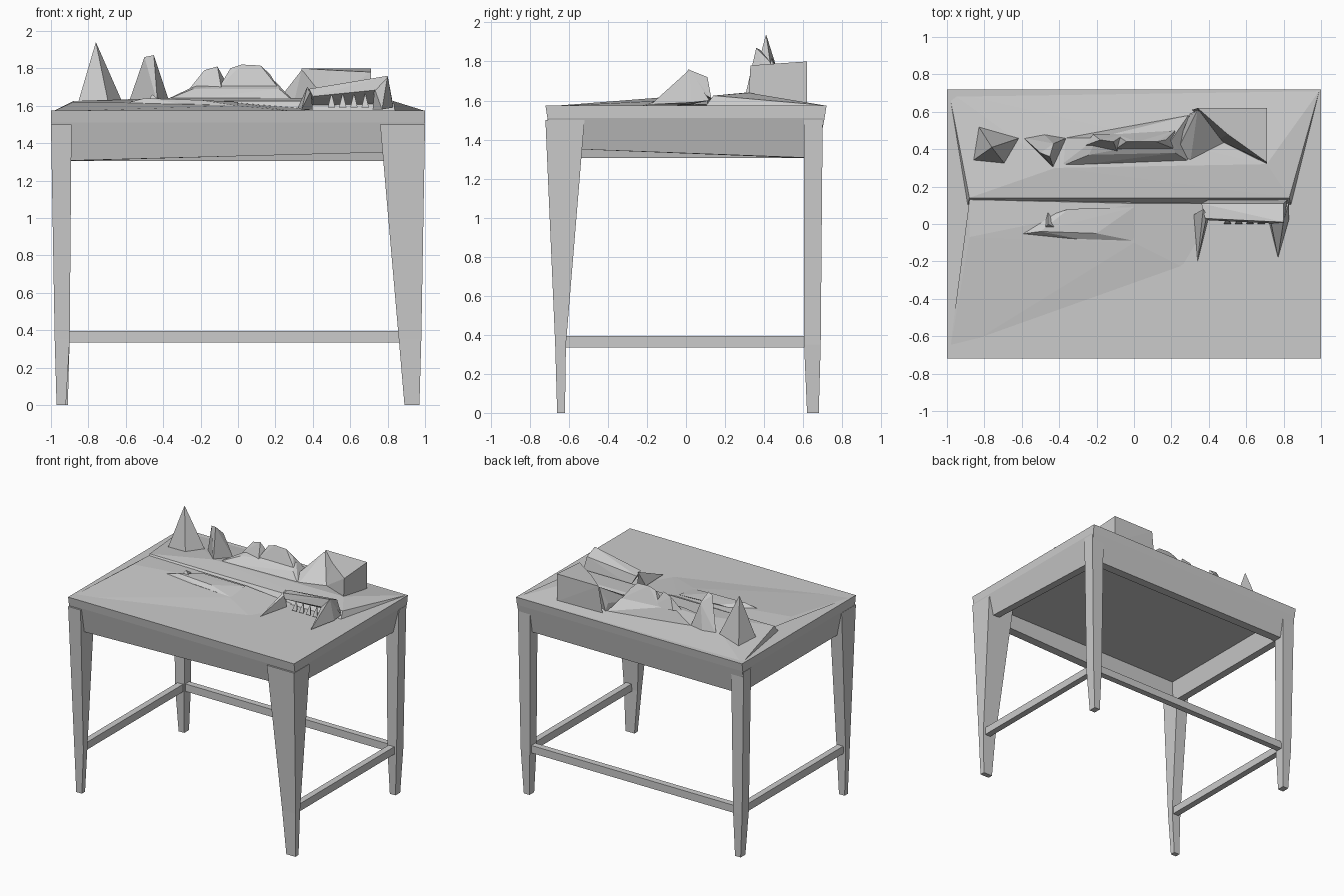
import bpy, bmesh


def finish(name, bm):
    bmesh.ops.recalc_face_normals(bm, faces=bm.faces)
    me = bpy.data.meshes.new(name)
    bm.to_mesh(me)
    bm.free()
    ob = bpy.data.objects.new(name, me)
    bpy.context.collection.objects.link(ob)
    return ob


def hull(name, pts):
    """Faceted solid wrapped round a few points."""
    bm = bmesh.new()
    vs = [bm.verts.new(p) for p in pts]
    res = bmesh.ops.convex_hull(bm, input=vs)
    junk = {g for g in res["geom_interior"] + res["geom_unused"] if isinstance(g, bmesh.types.BMVert)}
    bmesh.ops.delete(bm, geom=list(junk), context='VERTS')
    return finish(name, bm)


def rect(x0, x1, y0, y1, z):
    return [(x0, y0, z), (x1, y0, z), (x1, y1, z), (x0, y1, z)]


def lofted(name, rings):
    """Solid skinned through a stack of four-sided rings."""
    bm = bmesh.new()
    loops = [[bm.verts.new(p) for p in r] for r in rings]
    for a, b in zip(loops, loops[1:]):
        for i in range(4):
            j = (i + 1) % 4
            bm.faces.new((a[i], a[j], b[j], b[i]))
    bm.faces.new(loops[0])
    bm.faces.new(loops[-1])
    return finish(name, bm)


def frame_ring(x, y, z, front_right):
    r = rect(-x, x, -y, y, z)
    r[1] = (x, -y, z + front_right)
    return r


# Table top with apron, hollow underneath
lofted("table_top", [
    frame_ring(1.0, 0.72, 1.575, 0),
    frame_ring(1.0, 0.71, 1.51, 0),
    frame_ring(0.95, 0.67, 1.305, 0.05),
    frame_ring(0.89, 0.60, 1.305, 0.05),
    frame_ring(0.86, 0.57, 1.45, 0),
])

# Tapered legs: top, stretcher height, foot
lofted("front_left_leg", [rect(-1.0, -0.89, -0.72, -0.54, 1.50),
                          rect(-0.98, -0.90, -0.67, -0.62, 0.35),
                          rect(-0.97, -0.92, -0.66, -0.62, 0.0)])
lofted("front_right_leg", [rect(0.76, 1.0, -0.72, -0.52, 1.50),
                           rect(0.86, 0.98, -0.67, -0.615, 0.35),
                           rect(0.89, 0.97, -0.66, -0.62, 0.0)])
for side, s in (("left", -1), ("right", 1)):
    lofted(f"back_{side}_leg", [rect(s * 0.89, s * 1.0, 0.605, 0.70, 1.50),
                                rect(s * 0.90, s * 0.98, 0.605, 0.69, 0.35),
                                rect(s * 0.91, s * 0.96, 0.62, 0.68, 0.0)])
    # Side stretchers
    lofted(f"{side}_stretcher", [rect(s * 0.91, s * 0.96, -0.63, 0.64, 0.335),
                                 rect(s * 0.91, s * 0.96, -0.63, 0.64, 0.395)])
lofted("back_stretcher", [rect(-0.92, 0.92, 0.62, 0.67, 0.335),
                          rect(-0.92, 0.92, 0.62, 0.67, 0.395)])

# Raised rear surface and gentle swelling in front of it
hull("rear_surface", [(-0.99, 0.71, 1.57), (0.99, 0.71, 1.575), (-0.89, 0.10, 1.57), (0.84, 0.10, 1.57),
                      (-0.88, 0.14, 1.625), (0.83, 0.14, 1.625), (-0.42, 0.30, 1.64), (0.71, 0.32, 1.64)])
hull("front_swelling", [(-0.99, -0.71, 1.57), (-0.84, -0.24, 1.59), (-0.60, -0.25, 1.59), (0.0, -0.10, 1.60),
                        (-0.88, -0.07, 1.62), (-0.88, 0.13, 1.615), (0.0, 0.11, 1.615), (0.30, -0.25, 1.57),
                        (0.40, 0.11, 1.58), (-0.60, 0.1, 1.57)])
hull("left_clutter_strip", [(-0.65, -0.06, 1.60), (-0.30, -0.08, 1.61), (0.0, -0.09, 1.60), (-0.5, -0.04, 1.64),
                            (-0.20, -0.05, 1.63), (0.0, 0.09, 1.62), (-0.5, 0.03, 1.60), (-0.35, 0.08, 1.63)])
hull("small_spike", [(-0.50, -0.05, 1.59), (-0.36, -0.05, 1.59), (-0.46, 0.10, 1.59), (-0.46, 0.0, 1.66)])

# Two bottles at the rear left
hull("tall_bottle", [(-0.86, 0.34, 1.60), (-0.83, 0.52, 1.59), (-0.61, 0.46, 1.60),
                     (-0.69, 0.32, 1.60), (-0.76, 0.41, 1.94)])
hull("short_bottle", [(-0.59, 0.46, 1.60), (-0.43, 0.30, 1.61), (-0.36, 0.46, 1.60), (-0.48, 0.48, 1.60),
                      (-0.50, 0.38, 1.86), (-0.45, 0.36, 1.87), (-0.43, 0.43, 1.80)])

# Central mound: low body, arched crown and side peak
hull("mound_body", [(-0.37, 0.46, 1.61), (-0.41, 0.30, 1.62), (0.30, 0.33, 1.62), (0.29, 0.58, 1.60),
                    (-0.24, 0.37, 1.69), (0.22, 0.38, 1.69), (-0.20, 0.46, 1.72), (0.20, 0.45, 1.73)])
hull("mound_crown", [(-0.10, 0.40, 1.70), (0.22, 0.40, 1.69), (0.22, 0.50, 1.69), (-0.10, 0.48, 1.70),
                     (-0.04, 0.44, 1.80), (0.02, 0.44, 1.82), (0.12, 0.44, 1.815), (0.17, 0.45, 1.77)])
hull("mound_peak", [(-0.26, 0.42, 1.69), (-0.09, 0.39, 1.70), (-0.05, 0.48, 1.70), (-0.22, 0.48, 1.70),
                    (-0.18, 0.45, 1.79), (-0.11, 0.44, 1.81)])

# Wedge box at the rear right with its sloping flank
hull("corner_box", [(0.31, 0.61, 1.58), (0.71, 0.62, 1.58), (0.71, 0.32, 1.60), (0.45, 0.45, 1.60),
                    (0.34, 0.62, 1.80), (0.71, 0.62, 1.80), (0.71, 0.33, 1.78), (0.50, 0.48, 1.79)])
hull("box_flank", [(0.20, 0.33, 1.61), (0.30, 0.32, 1.62), (0.30, 0.59, 1.60), (0.34, 0.61, 1.79),
                   (0.55, 0.45, 1.60), (0.29, 0.57, 1.66)])

# Front right device: slanted panel on two splayed supports
hull("device_panel", [(0.36, 0.11, 1.68), (0.80, 0.11, 1.72), (0.38, 0.03, 1.69), (0.80, 0.01, 1.76),
                      (0.40, 0.02, 1.65), (0.80, 0.0, 1.69), (0.40, 0.13, 1.60), (0.82, 0.13, 1.61)])
hull("device_right_support", [(0.77, -0.18, 1.58), (0.72, 0.02, 1.58), (0.83, 0.03, 1.59),
                              (0.73, 0.02, 1.69), (0.80, 0.02, 1.76), (0.83, 0.12, 1.60)])
hull("device_left_support", [(0.34, -0.20, 1.58), (0.32, 0.05, 1.59), (0.40, 0.04, 1.58),
                             (0.37, 0.08, 1.70), (0.39, 0.05, 1.68)])
for i in range(4):
    x = 0.48 + i * 0.06
    hull(f"device_prong_{i + 1}", [(x, 0.0, 1.59), (x + 0.04, 0.0, 1.59),
                                   (x + 0.02, 0.04, 1.59), (x + 0.02, 0.03, 1.67)])
